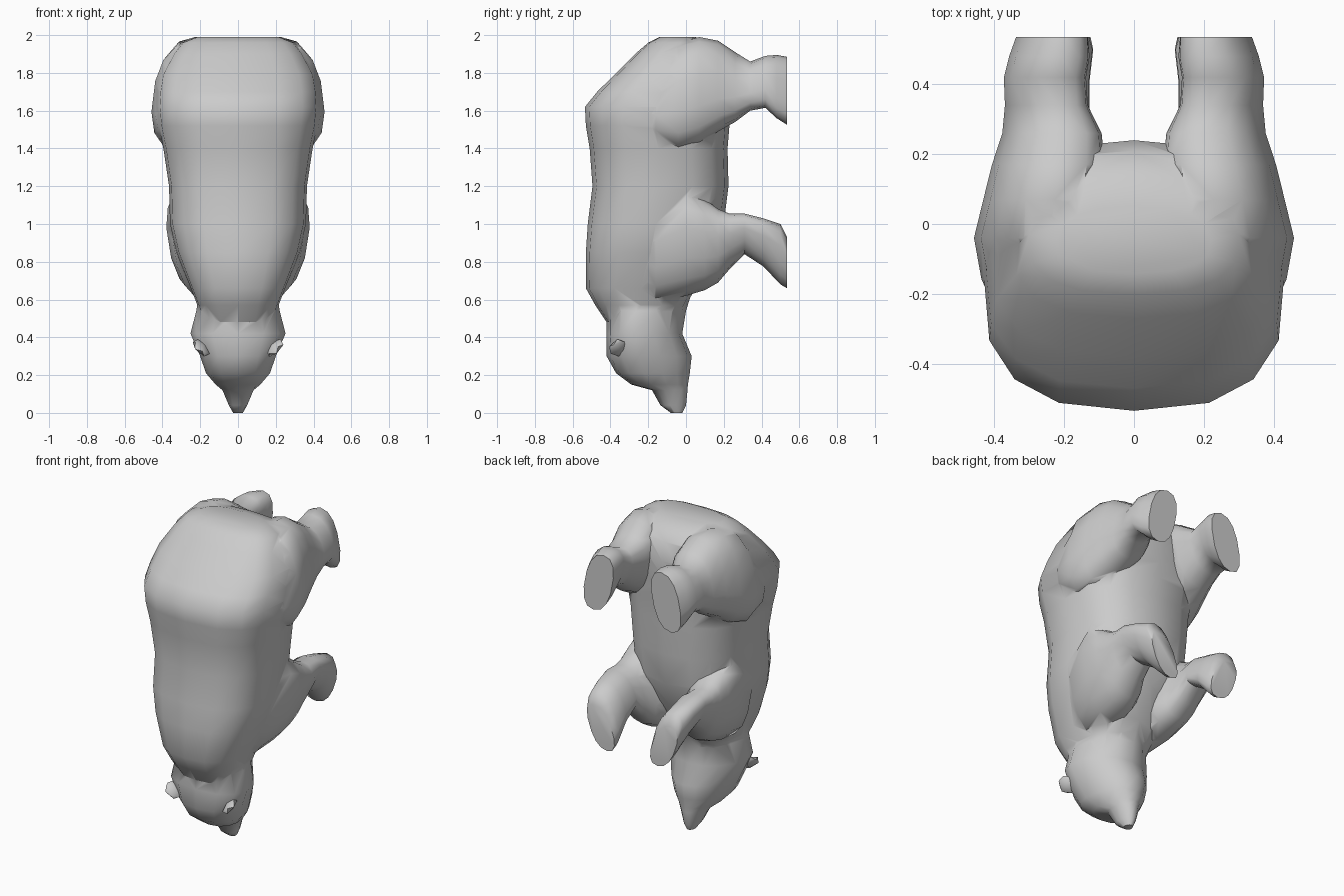
import bpy, bmesh, math
from mathutils import Matrix, Vector

if "Cube" in bpy.data.objects:
    bpy.data.objects.remove(bpy.data.objects["Cube"])


def finish(name, bm):
    bmesh.ops.recalc_face_normals(bm, faces=bm.faces[:])
    me = bpy.data.meshes.new(name)
    bm.to_mesh(me)
    bm.free()
    ob = bpy.data.objects.new(name, me)
    bpy.context.collection.objects.link(ob)
    return ob


def loft(name, stations, place, sides=14, power=2.4, taper=0.0, shear=0.0, side=1):
    """Skin rounded sections (t, u0, u1, v0, v1); place maps (t, u, v) to xyz."""
    bm = bmesh.new()
    rings = []
    for t, u0, u1, v0, v1 in stations:
        ring = []
        for i in range(sides):
            a = 2 * math.pi * i / sides
            c, s = math.cos(a), math.sin(a)
            cu = math.copysign(abs(c) ** (2 / power), c)
            sv = math.copysign(abs(s) ** (2 / power), s) * (1 - taper * cu)
            p = place(t, (u0 + u1) / 2 + cu * (u1 - u0) / 2,
                      (v0 + v1) / 2 + sv * (v1 - v0) / 2 + shear * cu)
            ring.append(bm.verts.new((p[0] * side, p[1], p[2])))
        rings.append(ring)
    for a, b in zip(rings, rings[1:]):
        for i in range(sides):
            j = (i + 1) % sides
            bm.faces.new((a[i], a[j], b[j], b[i]))
    bm.faces.new(rings[0])
    bm.faces.new(rings[-1])
    return finish(name, bm)


def upright(t, u, v):      # sections stacked along z
    return (v, u, t)


def outward(t, u, v):      # sections stacked along y
    return (v, t, u)


def symmetric(rows):
    return [(z, yb, yf, -w, w) for z, yb, yf, w in rows]


# Torso: rump at the top, neck at the bottom (z, back y, belly y, half width)
torso = loft("bear_body", symmetric([
    (1.99, -0.14, 0.05, 0.22), (1.96, -0.20, 0.14, 0.30),
    (1.90, -0.27, 0.21, 0.35), (1.79, -0.38, 0.24, 0.41),
    (1.70, -0.47, 0.24, 0.425), (1.62, -0.535, 0.235, 0.43),
    (1.52, -0.53, 0.23, 0.42), (1.40, -0.51, 0.22, 0.395),
    (1.20, -0.495, 0.225, 0.365), (1.00, -0.52, 0.20, 0.36),
    (0.85, -0.53, 0.15, 0.325), (0.66, -0.53, 0.05, 0.25),
    (0.57, -0.48, 0.00, 0.215), (0.48, -0.42, -0.05, 0.18)]),
    upright, sides=16, power=2.6, taper=0.05)

# Head tapering into the muzzle
head = loft("head", symmetric([
    (0.70, -0.40, 0.05, 0.19), (0.54, -0.42, 0.00, 0.215),
    (0.42, -0.42, -0.02, 0.245), (0.30, -0.42, 0.03, 0.195),
    (0.21, -0.37, 0.02, 0.165), (0.15, -0.29, 0.01, 0.115),
    (0.12, -0.18, 0.008, 0.08), (0.04, -0.135, 0.00, 0.047),
    (0.00, -0.08, -0.02, 0.025)]), upright, power=2.2, taper=0.2)

# Legs: shoulder or haunch out to the flat paw (y, z low, z high, inner x, outer x)
fore = [(-0.30, 0.68, 0.92, 0.08, 0.25), (-0.16, 0.59, 1.09, 0.06, 0.335),
        (0.00, 0.62, 1.18, 0.06, 0.37), (0.10, 0.65, 1.13, 0.07, 0.36),
        (0.17, 0.69, 1.08, 0.10, 0.35), (0.23, 0.76, 1.055, 0.13, 0.345),
        (0.31, 0.84, 1.055, 0.14, 0.34), (0.41, 0.775, 1.03, 0.14, 0.33),
        (0.50, 0.68, 1.00, 0.13, 0.315), (0.535, 0.66, 0.93, 0.14, 0.30)]
hind = [(-0.26, 1.52, 1.70, 0.10, 0.38), (-0.16, 1.43, 1.84, 0.10, 0.43),
        (-0.04, 1.39, 1.96, 0.10, 0.452), (0.07, 1.42, 1.99, 0.10, 0.425),
        (0.17, 1.49, 1.97, 0.09, 0.40), (0.26, 1.54, 1.91, 0.10, 0.37),
        (0.34, 1.60, 1.86, 0.14, 0.362), (0.42, 1.615, 1.89, 0.145, 0.365),
        (0.48, 1.56, 1.895, 0.135, 0.35), (0.535, 1.525, 1.885, 0.14, 0.33)]
parts = [head]
for sx, label in ((1, "right"), (-1, "left")):
    parts.append(loft("front_leg_" + label, fore, outward, power=2.4,
                      shear=0.045, side=sx))
    parts.append(loft("hind_leg_" + label, hind, outward, power=2.4,
                      shear=-0.035, side=sx))

# Fuse into one continuous skin
for part in parts:
    mod = torso.modifiers.new("fuse", 'BOOLEAN')
    mod.operation = 'UNION'
    mod.solver = 'EXACT'
    mod.object = part
    bpy.context.view_layer.objects.active = torso
    bpy.ops.object.modifier_apply(modifier=mod.name)
    bpy.data.objects.remove(part)

# Small flattened ears, slanting outwards
ears = []
for sx, label in ((1, "right"), (-1, "left")):
    bm = bmesh.new()
    m = (Matrix.Translation(Vector((sx * 0.195, -0.36, 0.345)))
         @ Matrix.Rotation(sx * -0.8, 4, 'Y') @ Matrix.Rotation(0.4, 4, 'X')
         @ Matrix.Diagonal((0.06, 0.055, 0.025, 1)))
    bmesh.ops.create_icosphere(bm, subdivisions=1, radius=1, matrix=m)
    ears.append(finish("ear_" + label, bm))

# Smooth shading with crisp creases
for ob in [torso] + ears:
    ob.data.shade_smooth()
    ob.data.set_sharp_from_angle(angle=math.radians(50))
